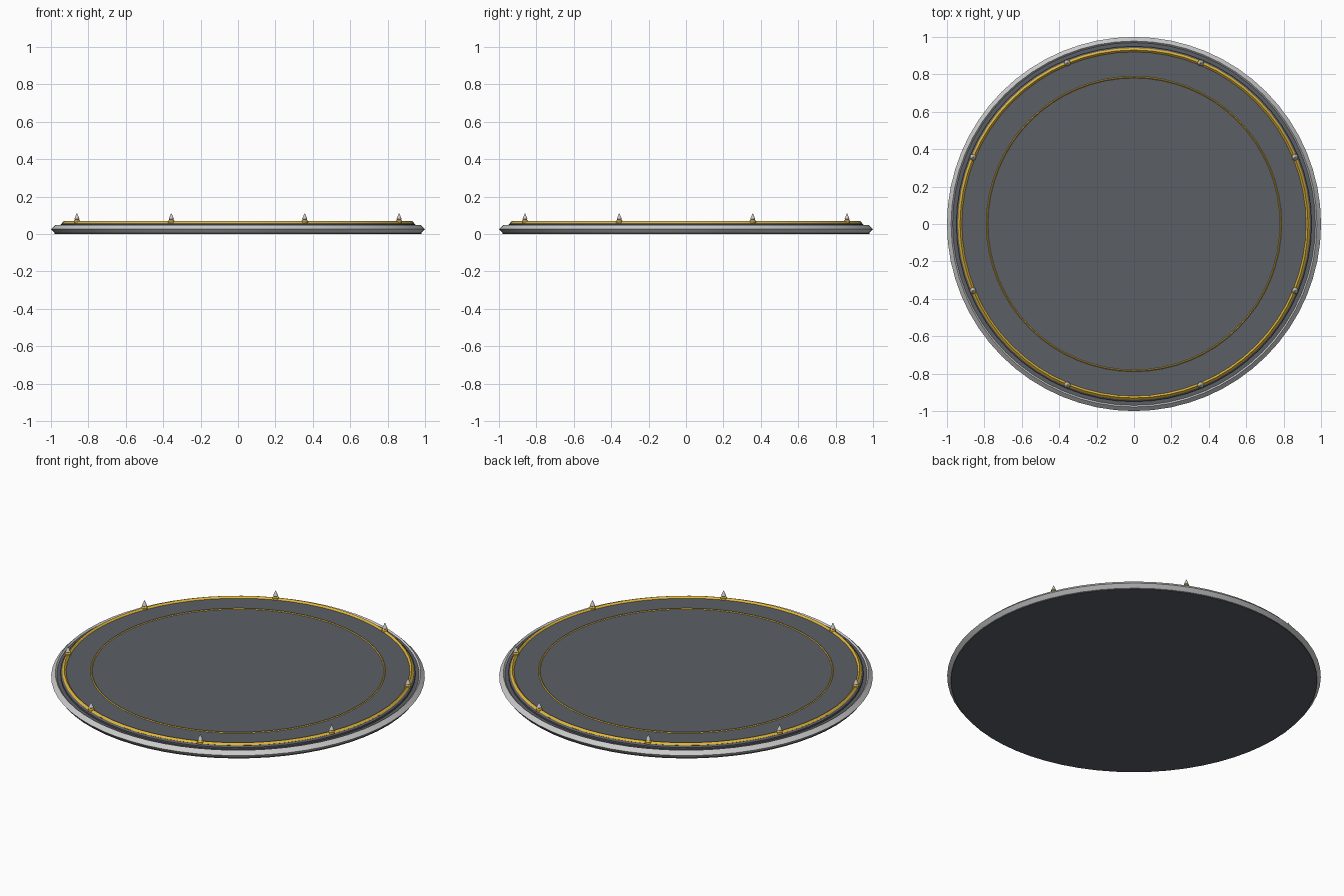
import bpy, math

if "Cube" in bpy.data.objects:
    bpy.data.objects.remove(bpy.data.objects["Cube"])

def material(name, rgb):
    m = bpy.data.materials.new(name)
    m.diffuse_color = (*rgb, 1)
    m.use_nodes = True
    m.node_tree.nodes["Principled BSDF"].inputs["Base Color"].default_value = m.diffuse_color
    return m

SLATE = material("slate grey", (0.105, 0.113, 0.13))
STEEL = material("light steel", (0.60, 0.60, 0.60))
GOLD = material("gold", (0.75, 0.47, 0.04))

def lathe(name, profile, mat, segs=64, closed=False, loc=(0, 0, 0), angle=30):
    """Spin an (r, z) profile around z; open profiles get end caps."""
    n = len(profile)
    verts = [(r * math.cos(2 * math.pi * i / segs), r * math.sin(2 * math.pi * i / segs), z)
             for i in range(segs) for r, z in profile]
    faces = []
    for i in range(segs):
        a, b = i * n, (i + 1) % segs * n
        for k in range(n if closed else n - 1):
            j = (k + 1) % n
            faces.append((a + k, b + k, b + j, a + j))
    if not closed:
        faces.append([i * n for i in reversed(range(segs))])
        faces.append([i * n + n - 1 for i in range(segs)])
    mesh = bpy.data.meshes.new(name)
    mesh.from_pydata(verts, [], faces)
    mesh.materials.append(mat)
    ob = bpy.data.objects.new(name, mesh)
    ob.location = loc
    bpy.context.collection.objects.link(ob)
    bpy.ops.object.select_all(action='DESELECT')
    ob.select_set(True)
    bpy.context.view_layer.objects.active = ob
    bpy.ops.object.shade_smooth_by_angle(angle=math.radians(angle))
    return ob

def ring(name, radius, z, minor, mat, sides=4):
    """Ring with a diamond (or finer) cross-section."""
    prof = [(radius + minor * math.cos(2 * math.pi * k / sides),
             z + minor * math.sin(2 * math.pi * k / sides)) for k in range(sides)]
    return lathe(name, prof, mat, closed=True)

# Base disc and steel rim around it
lathe("base_disc", [(0.98, 0), (0.98, 0.04)], SLATE)
ring("outer_rim", 0.978, 0.026, 0.022, STEEL)

# Raised plate with a bevelled edge
lathe("raised_plate", [(0.95, 0.036), (0.95, 0.05), (0.937, 0.06)], SLATE)

# Gold trim rings
ring("gold_trim", 0.93, 0.059, 0.011, GOLD)
ring("inner_gold_line", 0.785, 0.059, 0.0055, GOLD)

# Eight studs: gold collar with a steel spike
for i in range(8):
    a = math.radians(22.5 + 45 * i)
    p = (0.932 * math.cos(a), 0.932 * math.sin(a), 0)
    lathe(f"stud_collar_{i + 1}", [(0.017, 0.058), (0.017, 0.07), (0.011, 0.077)], GOLD, 12, loc=p)
    lathe(f"stud_spike_{i + 1}", [(0.008, 0.074), (0.014, 0.08), (0.0012, 0.11)], STEEL, 10, loc=p)
